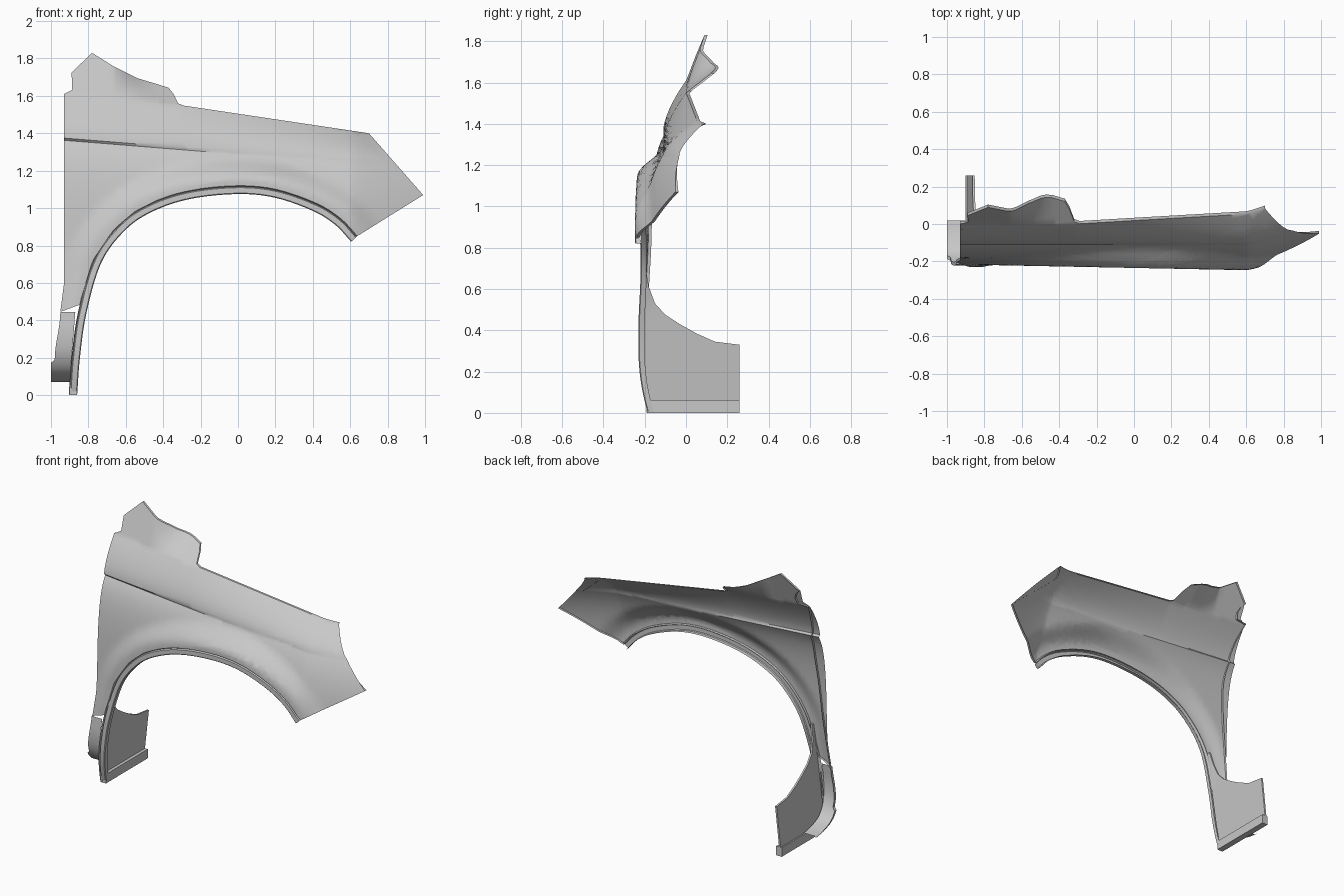
import bpy, bmesh, math
from mathutils import Vector

cube = bpy.data.objects.get("Cube")
if cube:
    bpy.data.objects.remove(cube, do_unlink=True)

grey = bpy.data.materials.new("primer grey")
grey.use_nodes = True
grey.diffuse_color = (0.58, 0.58, 0.58, 1)
grey.node_tree.nodes["Principled BSDF"].inputs["Base Color"].default_value = (0.58, 0.58, 0.58, 1)


def finish(name, bm, angle=35):
    me = bpy.data.meshes.new(name)
    bm.to_mesh(me)
    bm.free()
    me.materials.append(grey)
    me.shade_smooth()
    me.set_sharp_from_angle(angle=math.radians(angle))
    ob = bpy.data.objects.new(name, me)
    bpy.context.scene.collection.objects.link(ob)
    return ob


def spline(points, steps):
    """Smooth curve through the points."""
    p = [Vector(q) for q in points]
    p = [2 * p[0] - p[1]] + p + [2 * p[-1] - p[-2]]
    out = []
    for a, b, c, d in zip(p, p[1:], p[2:], p[3:]):
        for k in range(steps):
            t = k / steps
            out.append(0.5 * (2 * b + (c - a) * t + (2 * a - 5 * b + 4 * c - d) * t ** 2
                              + (3 * b - a - 3 * c + d) * t ** 3))
    return out + [p[-2]]


def loft(rows):
    bm = bmesh.new()
    grid = [[bm.verts.new(co) for co in row] for row in rows]
    for r, s in zip(grid, grid[1:]):
        for j in range(len(r) - 1):
            bm.faces.new((r[j], s[j], s[j + 1], r[j + 1]))
    return bm


def smoothstep(a, b, v):
    t = min(max((v - a) / (b - a), 0), 1)
    return t * t * (3 - 2 * t)


# Wheel arch edge in x and z, from the rear foot to the front end
arch = spline([(-0.86, 0), (-0.845, 0.2), (-0.81, 0.44), (-0.73, 0.71), (-0.6, 0.885),
               (-0.45, 0.985), (-0.25, 1.05), (0, 1.075), (0.2, 1.055), (0.4, 0.985),
               (0.52, 0.91), (0.605, 0.82)], 8)
normals = []
for i in range(len(arch)):
    t = (arch[min(i + 1, len(arch) - 1)] - arch[max(i - 1, 0)]).normalized()
    normals.append(Vector((-t.y, t.x)))


def skin(x, z):
    """Depth of the outer skin at a place in the front plane."""
    crease = 1.3 - 0.08 * x
    if x < -0.31:
        top, top_y = 1.52 - 0.097 * x, 0.0
    else:
        top, top_y = 1.505 - 0.148 * x, 0.06 * (x + 0.31)
    drop = crease - z
    if z > top and x < -0.31:            # upper tab, folding inward
        y = (z - top) * (0.38 + smoothstep(-0.68, -0.43, x))
    elif drop < 0:                       # shoulder above the crease
        y = -0.11 + (top_y + 0.11) * (-drop / (top - crease)) ** 1.5
    else:                                # side below the crease
        y = -0.11 - (0.105 + 0.03 * x) * (1 - math.exp(-drop / 0.2))
        y += 0.02 * max(0, 0.4 - x) / 1.28 * min(drop / 0.012, 1) * math.exp(-drop / 0.06)
    here = Vector((x, z))
    dist = min((here - p).length for p in arch)
    flare = -0.235 - 0.02 * x + 0.045 * (max(0, 0.3 - z) / 0.3) ** 2
    flare -= 0.012 * smoothstep(0.7, 0.4, z) if z < 0.7 else 0
    w = 1 - smoothstep(0.07, 0.2, dist)
    nose = 0.13 * (max(0, x - 0.6) / 0.39) ** 1.2
    return y + (flare - y) * w + nose


# Main panel: flat outline, cut finely, then pushed to depth
LIP = 0.045
inner = [p + n * LIP for p, n in zip(arch, normals)]
outline = [tuple(p) for p in inner if p.y > 0.45]
outline += [(0.99, 1.07), (0.68, 1.34), (0.66, 1.362), (0.673, 1.382), (0.70, 1.40)]
outline += [(-0.29, 1.548), (-0.32, 1.56), (-0.345, 1.61), (-0.37, 1.643), (-0.43, 1.662),
            (-0.54, 1.695), (-0.66, 1.755), (-0.78, 1.83), (-0.89, 1.725), (-0.86, 1.695),
            (-0.842, 1.655), (-0.852, 1.615), (-0.93, 1.61)]
outline += [tuple(p) for p in spline([(-0.9, 1.5), (-0.88, 1.37), (-0.868, 1.2), (-0.885, 1),
                                      (-0.905, 0.8), (-0.93, 0.6), (-0.95, 0.445)], 4)]
bm = bmesh.new()
bm.faces.new([bm.verts.new((x, 0, z)) for x, z in outline])
bmesh.ops.triangulate(bm, faces=bm.faces[:], ngon_method='EAR_CLIP')


def cut(co, no):
    bmesh.ops.bisect_plane(bm, geom=bm.verts[:] + bm.edges[:] + bm.faces[:],
                           dist=1e-5, plane_co=co, plane_no=no)


for i in range(1, 66):
    cut((-0.9512 + 0.03 * i, 0, 0), (1, 0, 0))
for i in range(1, 47):
    cut((0, 0, 0.4513 + 0.03 * i), (0, 0, 1))
for h in (1.3, 1.288):
    cut((0, 0, h), (0.08, 0, 1))
cut((0, 0, 1.52), (0.097, 0, 1))
for v in bm.verts:
    v.co.y = skin(v.co.x, v.co.z)
rim = [e for e in bm.edges if e.is_boundary]
turned = bmesh.ops.extrude_edge_only(bm, edges=rim)["geom"]
bmesh.ops.translate(bm, vec=(0, 0.015, 0),
                    verts=[g for g in turned if isinstance(g, bmesh.types.BMVert)])
finish("fender_panel", bm)

# Wheel arch lip with a groove and an inward return
section = [(0, 0.03), (0, 0.005), (0.005, 0), (0.034, 0), (0.039, 0.012), (LIP, 0)]
rows = []
for p, n in zip(arch, normals):
    row = []
    for d, dy in section:
        q = p + n * d
        z = max(q.y, 0)
        row.append((q.x, skin(q.x, z) + dy, z))
    rows.append(row)
finish("wheel_arch_lip", loft(rows), 25)

# Rear mounting bracket curling under the foot of the panel
path = spline([(-0.215, 0.445), (-0.222, 0.32), (-0.205, 0.21), (-0.15, 0.125),
               (-0.06, 0.085), (0.02, 0.07)], 5)
rows = []
for p in path:
    left = -0.95 - 0.03 * smoothstep(0.445, 0.19, p.y) if p.y > 0.19 else -1.0
    right = -0.9 + 0.03 * max(0, p.y - 0.07) / 0.375
    rows.append([(left, p.x + 0.02, p.y), (left, p.x, p.y), (right, p.x, p.y)])
finish("rear_bracket", loft(rows), 40)

# Inner splash plate behind the arch foot
bm = bmesh.new()
side = [(-0.19, 0), (0.26, 0), (0.26, 0.33), (0.14, 0.345), (0.05, 0.385), (-0.03, 0.43),
        (-0.1, 0.475), (-0.15, 0.53), (-0.18, 0.61), (-0.195, 0.7), (-0.215, 0.7),
        (-0.22, 0.4), (-0.21, 0.2)]
face = bm.faces.new([bm.verts.new((-0.9 + 0.11 * z + 0.35 * max(0, z - 0.5) ** 2, y, z))
                     for y, z in side])
ext = bmesh.ops.extrude_face_region(bm, geom=[face])["geom"]
bmesh.ops.translate(bm, vec=(0.012, 0, 0),
                    verts=[g for g in ext if isinstance(g, bmesh.types.BMVert)])
bmesh.ops.triangulate(bm, faces=bm.faces[:], ngon_method='EAR_CLIP')
bmesh.ops.recalc_face_normals(bm, faces=bm.faces[:])
finish("splash_plate", bm, 20)

# Ledge along the bottom of the splash plate
bm = bmesh.new()
bmesh.ops.create_cube(bm, size=1)
for v in bm.verts:
    v.co = (-0.881 + 0.042 * v.co.x, 0.035 + 0.45 * v.co.y, 0.031 + 0.062 * v.co.z)
finish("splash_plate_ledge", bm)
